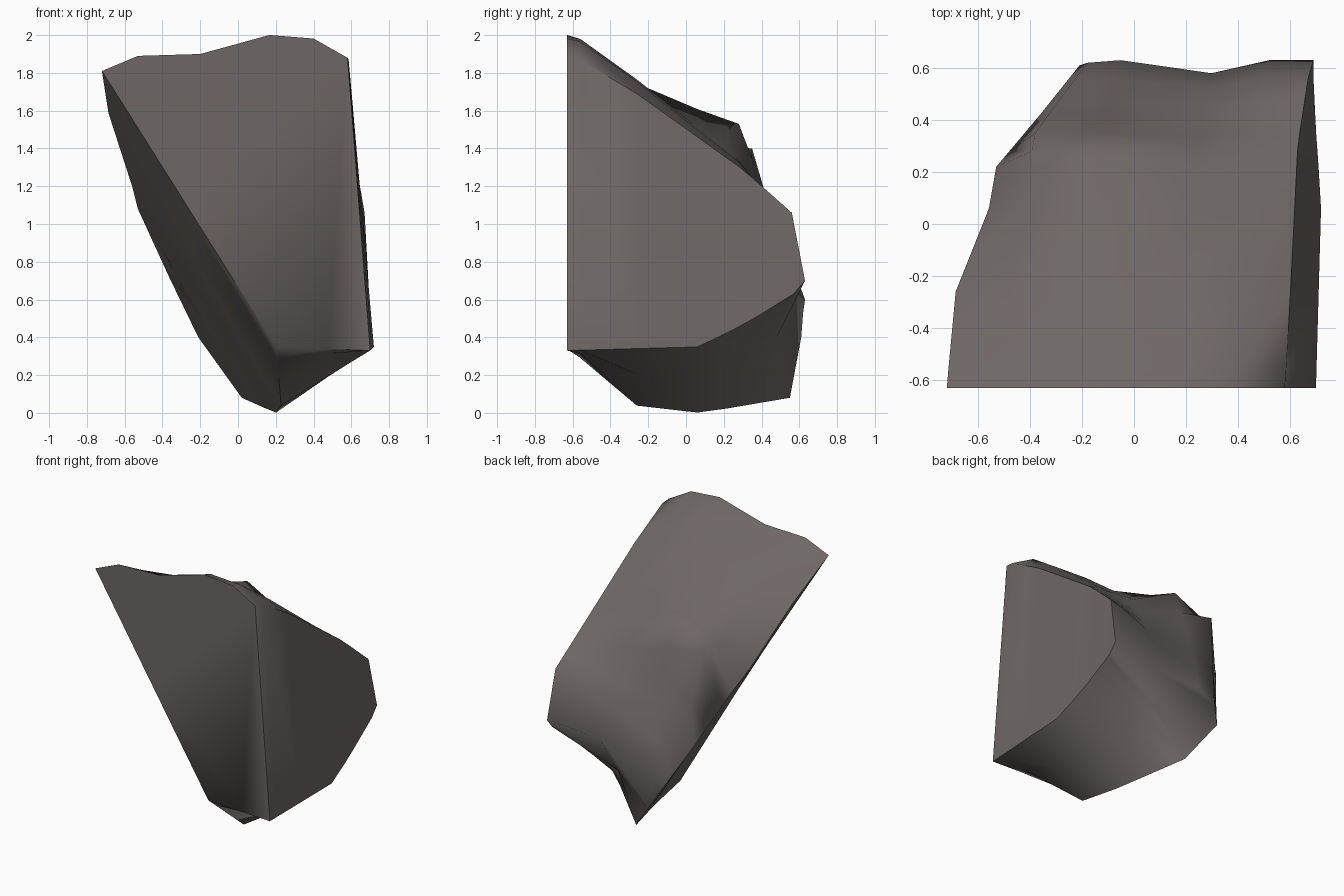
import bpy
import bmesh
import math
from mathutils import Vector

if "Cube" in bpy.data.objects:
    bpy.data.objects.remove(bpy.data.objects["Cube"])

# Main edges of the boulder, each running front to back as (x, y, z)
left_edge = [(-0.72, -0.63, 1.81), (-0.69, -0.27, 1.6), (-0.56, 0.05, 1.2),
             (-0.53, 0.22, 1.08), (-0.37, 0.41, 0.73), (-0.21, 0.61, 0.4)]
shoulder_edge = [(-0.53, -0.63, 1.89), (-0.43, 0.08, 1.42),
                 (-0.38, 0.35, 1.4), (-0.33, 0.42, 1.05), (-0.18, 0.62, 0.53)]
crest = [(-0.2, -0.63, 1.9), (-0.12, 0.08, 1.6), (-0.12, 0.28, 1.53),
         (-0.1, 0.45, 1.08), (-0.05, 0.63, 0.6)]
right_edge = [(0.58, -0.63, 1.88), (0.59, -0.5, 1.86), (0.63, 0.3, 1.29),
              (0.67, 0.56, 1.06), (0.69, 0.63, 0.7)]
lower_right = [(0.7, -0.63, 0.33), (0.72, 0.08, 0.35), (0.7, 0.36, 0.5),
               (0.69, 0.57, 0.63)]
keel = [(0.2, -0.63, 0.35), (0.23, -0.25, 0.03), (0.2, 0.08, 0.0),
        (0.02, 0.55, 0.08)]
STATIONS = [-0.63, -0.56, -0.26, 0.06, 0.22, 0.28, 0.35, 0.42, 0.48, 0.56, 0.63]


def along(edge, y):
    """Point on an edge at depth y, held at the end of the edge."""
    for a, b in zip(edge, edge[1:]):
        if y <= b[1]:
            return Vector(a).lerp(Vector(b), (y - a[1]) / (b[1] - a[1]))
    return Vector(edge[-1])


def section(y):
    """Closed cross-section: main edges plus softer points between them."""
    s = (y + 0.63) / 1.26
    left, shoulder, top, right, low, bottom = (
        along(e, y) for e in (left_edge, shoulder_edge, crest, right_edge,
                              lower_right, keel))
    # high front rim that becomes a valley further back
    dip = 0.11 - 0.27 * max(0, s - 0.06) if s < 0.75 else -0.3 * (1 - s)
    valley = top.lerp(right, 0.47) + Vector((0, -0.05 * s ** 4, dip))
    rise = top.lerp(right, 0.77) + Vector((0, 0, 0.7 * dip + 0.02))
    # underside, hollowed into a notch at the rear right
    notch = min(s, 0.944) ** 6
    belly = low.lerp(bottom, 0.45) + notch * Vector((-0.25, -0.11, 0.03))
    wall = left.lerp(bottom, 0.5)
    return [left, shoulder, top, valley, rise, right, low, belly, bottom, wall]


# Loft the sections and close both ends
bm = bmesh.new()
loops = [[bm.verts.new(p) for p in section(y)] for y in STATIONS]
for a, b in zip(loops, loops[1:]):
    for i in range(len(a)):
        j = (i + 1) % len(a)
        bm.faces.new((a[i], a[j], b[j], b[i]))
bm.faces.new(loops[0])
bm.faces.new(loops[-1])
bmesh.ops.remove_doubles(bm, verts=bm.verts[:], dist=0.0005)
bmesh.ops.recalc_face_normals(bm, faces=bm.faces[:])

mesh = bpy.data.meshes.new("boulder")
bm.to_mesh(mesh)
bm.free()
boulder = bpy.data.objects.new("boulder", mesh)
bpy.context.collection.objects.link(boulder)

# Dark warm grey stone
stone = bpy.data.materials.new("dark grey stone")
stone.diffuse_color = (0.155, 0.135, 0.132, 1.0)
stone.use_nodes = True
stone.node_tree.nodes["Principled BSDF"].inputs["Base Color"].default_value = stone.diffuse_color
mesh.materials.append(stone)

# Soft surfaces with sharp outer edges
bpy.context.view_layer.objects.active = boulder
boulder.select_set(True)
bpy.ops.object.shade_smooth_by_angle(angle=math.radians(62))
